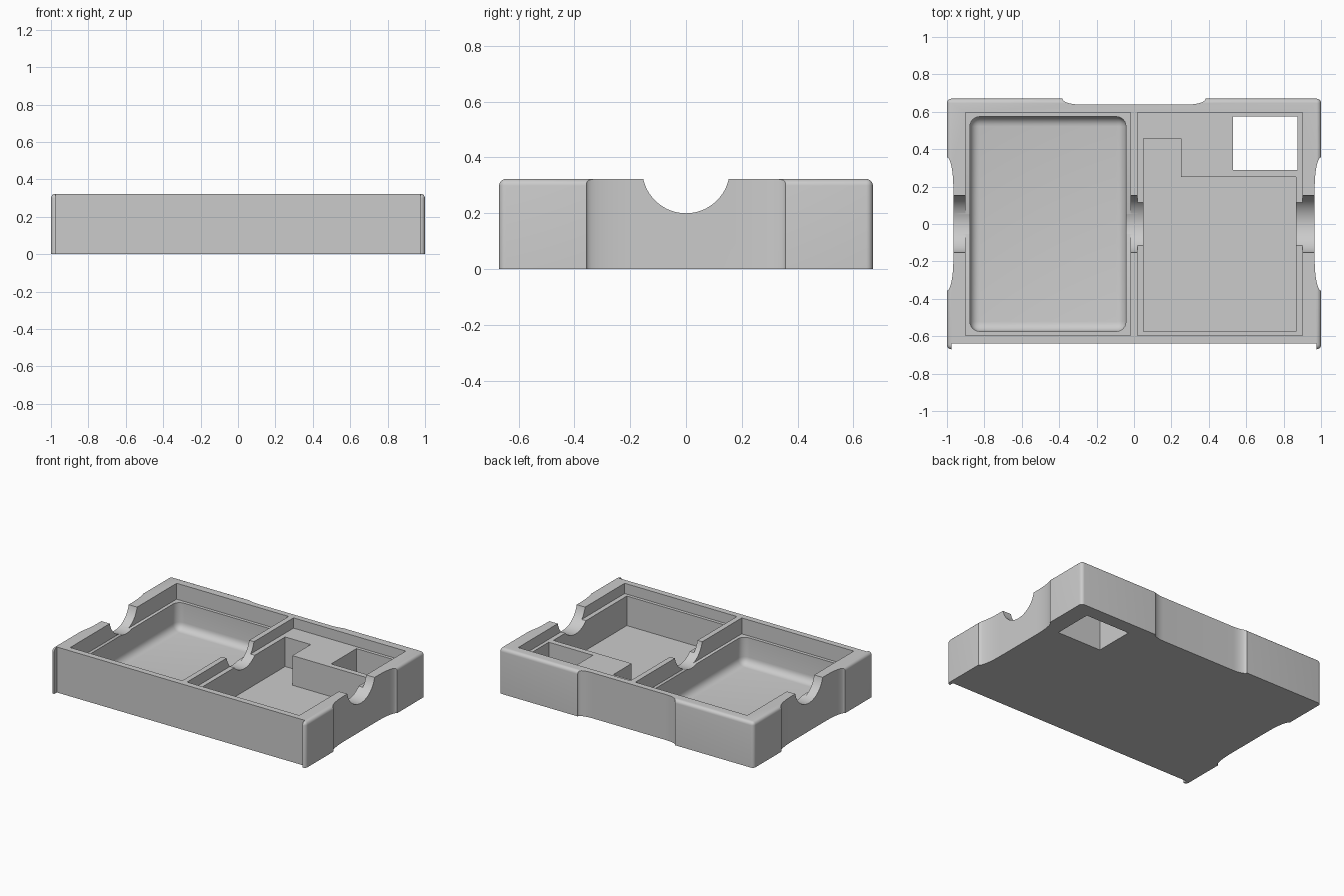
import bpy, bmesh, math

cube = bpy.data.objects.get("Cube")
if cube:
    bpy.data.objects.remove(cube, do_unlink=True)

grey = bpy.data.materials.new("plain grey")
grey.use_nodes = True
colour = (0.6, 0.6, 0.6, 1)
grey.diffuse_color = colour
grey.node_tree.nodes["Principled BSDF"].inputs["Base Color"].default_value = colour

HEIGHT, ABOVE = 0.323, 0.6


def finish(name, bm):
    bmesh.ops.recalc_face_normals(bm, faces=bm.faces)
    mesh = bpy.data.meshes.new(name)
    bm.to_mesh(mesh)
    bm.free()
    mesh.materials.append(grey)
    obj = bpy.data.objects.new(name, mesh)
    bpy.context.collection.objects.link(obj)
    return obj


def prism(name, points, z0, z1):
    """Outline in plan, raised from z0 to z1."""
    bm = bmesh.new()
    face = bm.faces.new([bm.verts.new((x, y, z0)) for x, y in points])
    top = bmesh.ops.extrude_face_region(bm, geom=[face])["geom"]
    for v in top:
        if isinstance(v, bmesh.types.BMVert):
            v.co.z = z1
    return finish(name, bm)


def box(name, x0, x1, y0, y1, z0, z1):
    return prism(name, [(x0, y0), (x1, y0), (x1, y1), (x0, y1)], z0, z1)


def round_box(obj, radius, segments, keep_z):
    """Bevel every edge except the loop lying at height keep_z."""
    bm = bmesh.new()
    bm.from_mesh(obj.data)
    edges = [e for e in bm.edges
             if not all(abs(v.co.z - keep_z) < 0.001 for v in e.verts)]
    bmesh.ops.bevel(bm, geom=edges, offset=radius, segments=segments,
                    profile=0.5, affect='EDGES')
    bm.to_mesh(obj.data)
    bm.free()


def side_notch(name, edge, half, flat, depth, turn):
    """Shallow finger grip with curved ends, cut in a side at distance edge."""
    steps = 10
    arc = []
    for i in range(steps + 1):
        t = math.pi / 2 * i / steps
        arc.append((edge - depth * math.cos(t), flat + (half - flat) * math.sin(t)))
    right = arc + [(edge + 0.1, half)]
    outline = right[::-1] + [(x, -y) for x, y in right]
    c, s = math.cos(turn), math.sin(turn)
    return prism(name, [(c * x - s * y, s * x + c * y) for x, y in outline], -0.1, ABOVE)


# Tray body with rounded upright and top edges
tray = box("tray", -1, 1, -0.67, 0.67, 0, HEIGHT)
round_box(tray, 0.024, 5, 0)

cutters = [
    # Flat front face between two small end lips
    box("front_cut", -0.975, 0.975, -0.8, -0.64, -0.1, ABOVE),
    # Finger grips
    side_notch("left_grip", 1, 0.357, 0.19, 0.034, 0),
    side_notch("right_grip", 1, 0.357, 0.19, 0.034, math.pi),
    side_notch("back_grip", 0.67, 0.382, 0.29, 0.031, math.pi / 2),
    # Rounded compartment and its rim
    box("rounded_rim", -0.9, -0.02, -0.597, 0.597, 0.21, ABOVE),
    # Stepped compartment: rim, pocket and through window
    box("stepped_rim", 0.018, 0.9, -0.597, 0.597, 0.25, ABOVE),
    prism("stepped_pocket", [(0.051, -0.574), (0.867, -0.574), (0.867, 0.25),
                             (0.252, 0.25), (0.252, 0.456), (0.051, 0.456)], 0.04, ABOVE),
    box("window", 0.529, 0.875, 0.29, 0.574, -0.1, ABOVE),
]

pocket = box("rounded_pocket", -0.877, -0.043, -0.574, 0.574, 0.02, ABOVE)
round_box(pocket, 0.052, 6, ABOVE)
cutters.append(pocket)

# Round channel across the side walls and the divider
bpy.ops.mesh.primitive_cylinder_add(vertices=96, radius=0.157, depth=2.4,
                                    location=(0, 0, 0.357),
                                    rotation=(0, math.pi / 2, 0))
channel = bpy.context.object
channel.name = "channel"
channel.data.materials.append(grey)
cutters.append(channel)

bpy.ops.object.select_all(action='DESELECT')
bpy.context.view_layer.objects.active = tray
tray.select_set(True)
for cutter in cutters:
    cutter.hide_render = True
    mod = tray.modifiers.new(cutter.name, 'BOOLEAN')
    mod.operation = 'DIFFERENCE'
    mod.solver = 'EXACT'
    mod.object = cutter
    bpy.ops.object.modifier_apply(modifier=mod.name)
    bpy.data.objects.remove(cutter, do_unlink=True)

bpy.ops.object.shade_smooth_by_angle(angle=math.radians(30))
